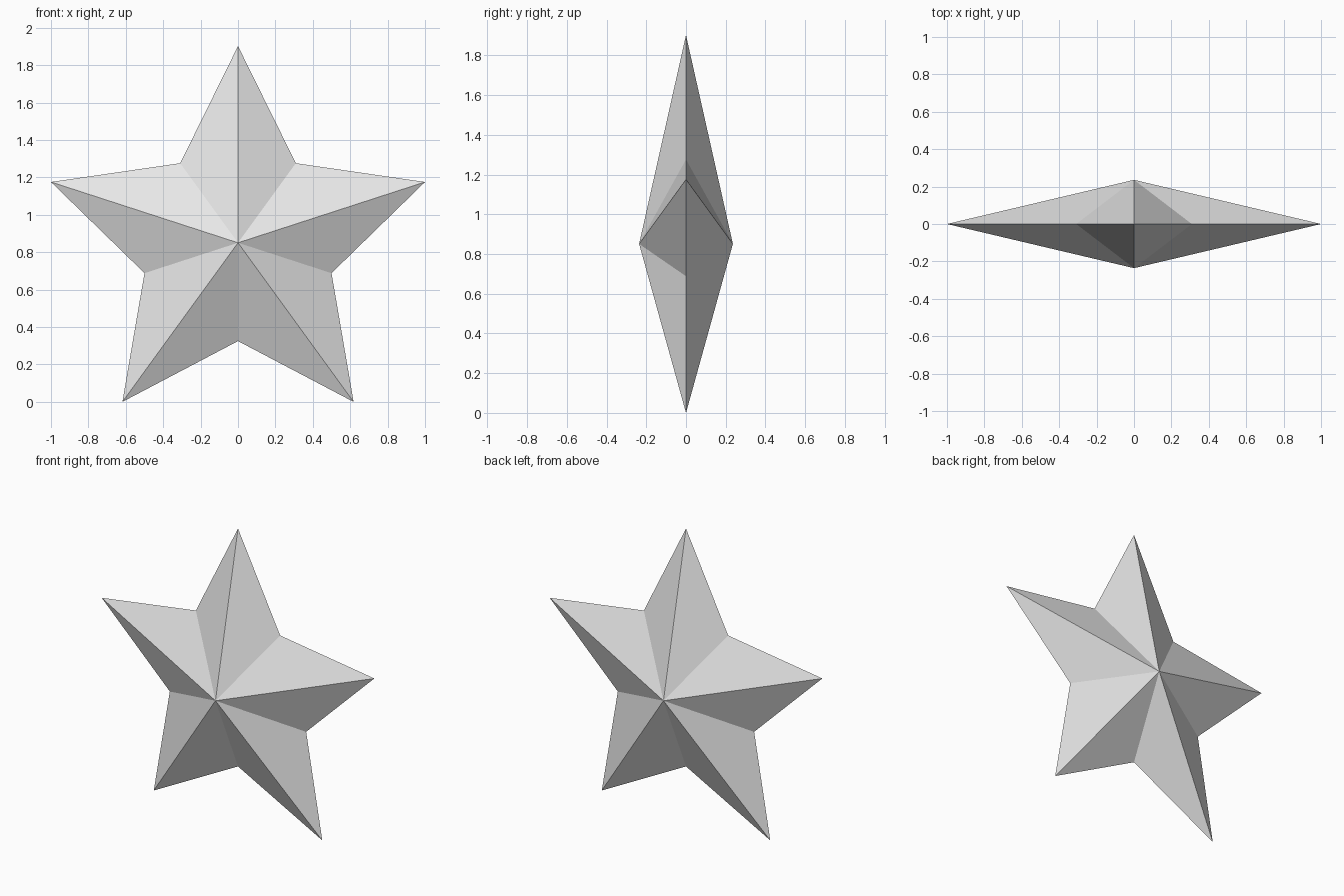
import bpy, bmesh
from math import sin, cos, pi

if "Cube" in bpy.data.objects:
    bpy.data.objects.remove(bpy.data.objects["Cube"], do_unlink=True)

POINTS = 5
OUTER = 1 / sin(2 * pi / POINTS)     # arm tips span two units
INNER = OUTER / 2
CENTRE_Z = OUTER * cos(pi / POINTS)  # lower tips rest on the floor
HALF_DEPTH = 0.236

# Plain grey material
grey = bpy.data.materials.new("light grey")
grey.use_nodes = True
colour = (0.8, 0.8, 0.8, 1)
grey.diffuse_color = colour
grey.node_tree.nodes["Principled BSDF"].inputs["Base Color"].default_value = colour

# Star outline, alternating tips and notches
bm = bmesh.new()
rim = []
for i in range(2 * POINTS):
    radius = INNER if i % 2 else OUTER
    a = i * pi / POINTS
    rim.append(bm.verts.new((radius * sin(a), 0, CENTRE_Z + radius * cos(a))))

# Front and back peaks, fanned out to the outline
for y in (-HALF_DEPTH, HALF_DEPTH):
    peak = bm.verts.new((0, y, CENTRE_Z))
    for a, b in zip(rim, rim[1:] + rim[:1]):
        bm.faces.new((a, b, peak))
bmesh.ops.recalc_face_normals(bm, faces=bm.faces)

mesh = bpy.data.meshes.new("faceted_star")
bm.to_mesh(mesh)
bm.free()
mesh.materials.append(grey)
star = bpy.data.objects.new("faceted_star", mesh)
bpy.context.collection.objects.link(star)
